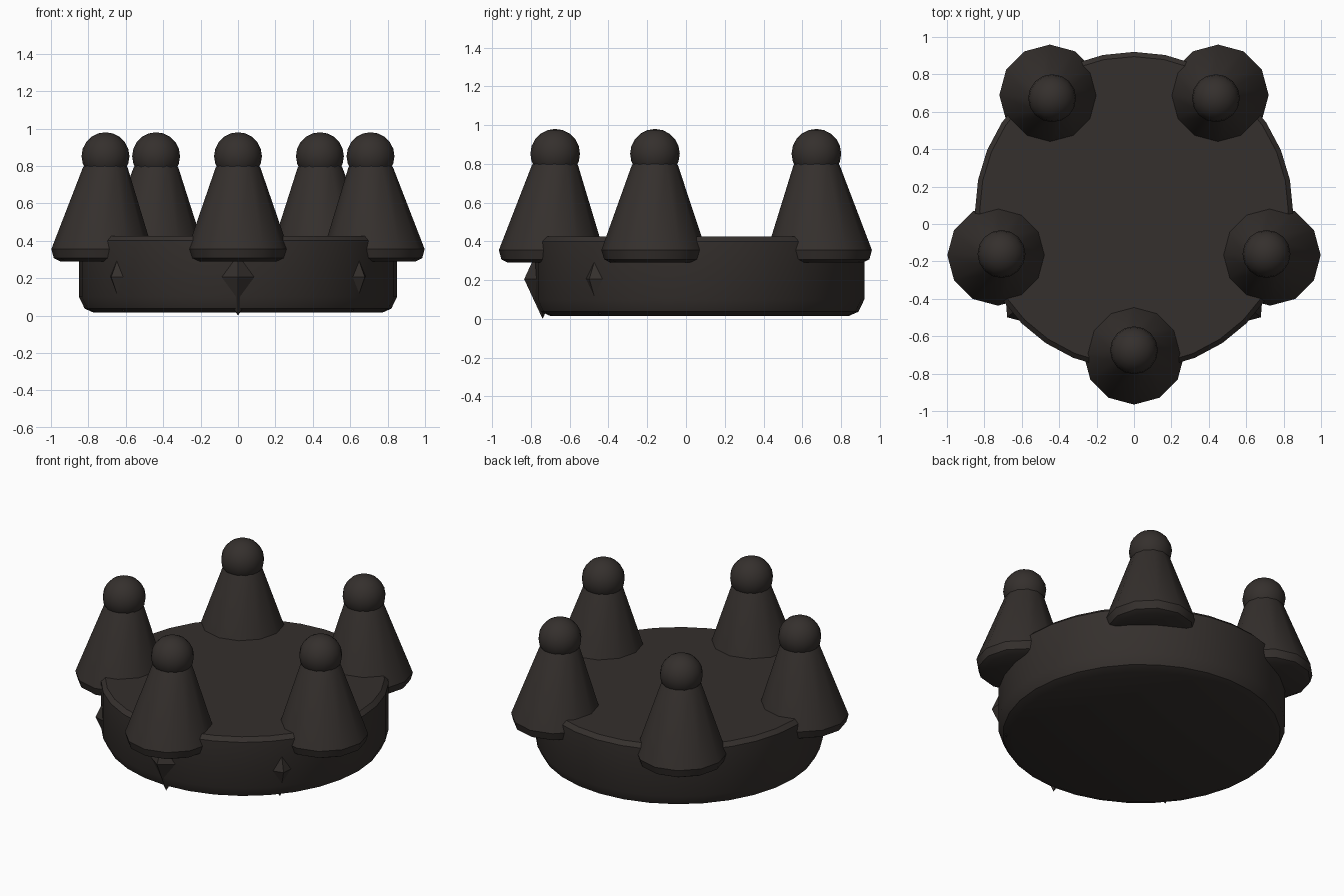
import bpy, math

if "Cube" in bpy.data.objects:
    bpy.data.objects.remove(bpy.data.objects["Cube"])

CENTRE_Y = 0.07

dark = bpy.data.materials.new("dark_metal")
dark.diffuse_color = (0.035, 0.029, 0.026, 1)
dark.use_nodes = True
dark.node_tree.nodes["Principled BSDF"].inputs["Base Color"].default_value = dark.diffuse_color


def finish(obj, angle=35):
    obj.data.materials.append(dark)
    bpy.ops.object.select_all(action='DESELECT')
    obj.select_set(True)
    bpy.context.view_layer.objects.active = obj
    bpy.ops.object.shade_smooth_by_angle(angle=math.radians(angle))


def lathe(name, rings, sides, location):
    """Closed solid from rings of (radius, height, y-free shift vector)."""
    verts, faces = [], []
    for r, z, (sx, sy) in rings:
        for i in range(sides):
            a = 2 * math.pi * i / sides
            verts.append((r * math.cos(a) + sx, r * math.sin(a) + sy, z))
    for k in range(len(rings) - 1):
        for i in range(sides):
            j = (i + 1) % sides
            faces.append((k * sides + i, k * sides + j,
                          (k + 1) * sides + j, (k + 1) * sides + i))
    faces.append(tuple(reversed(range(sides))))
    top = (len(rings) - 1) * sides
    faces.append(tuple(range(top, top + sides)))
    mesh = bpy.data.meshes.new(name)
    mesh.from_pydata(verts, [], faces)
    obj = bpy.data.objects.new(name, mesh)
    bpy.context.collection.objects.link(obj)
    obj.location = location
    finish(obj)
    return obj


def polar(radius, degrees):
    a = math.radians(degrees)
    return radius * math.cos(a), CENTRE_Y + radius * math.sin(a)


# Round band with a rounded lower edge and a small top chamfer
band = [(0.77, 0.015), (0.82, 0.037), (0.85, 0.10), (0.85, 0.40), (0.825, 0.425)]
lathe("crown_base", [(r, z, (0, 0)) for r, z in band], 32, (0, CENTRE_Y, 0))

# Five points leaning slightly inward, each topped by a ball
cone = [(0.22, 0.29), (0.255, 0.307), (0.27, 0.355), (0.12, 0.79), (0.10, 0.82)]
for n in range(5):
    deg = -90 + 72 * n
    x, y = polar(0.745, deg)
    a = math.radians(deg)
    rings = []
    for r, z in cone:
        lean = 0.022 * max(0, 0.82 - z) / 0.5
        rings.append((r, z, (lean * math.cos(a), lean * math.sin(a))))
    lathe(f"point_{n + 1}", rings, 12, (x, y, 0))
    bpy.ops.mesh.primitive_uv_sphere_add(segments=16, ring_count=10, radius=0.128,
                                         location=(x, y, 0.852))
    ball = bpy.context.object
    ball.name = f"ball_{n + 1}"
    finish(ball, 50)


# Faceted gems set into the front of the band
def gem(name, degrees, distance, depth, width, height):
    verts = [(depth, 0, 0), (0, width, 0), (-depth, 0, 0), (0, -width, 0),
             (0, 0, height), (0, 0, -height)]
    faces = []
    for i in range(4):
        j = (i + 1) % 4
        faces += [(i, j, 4), (j, i, 5)]
    mesh = bpy.data.meshes.new(name)
    mesh.from_pydata(verts, [], faces)
    mesh.materials.append(dark)
    obj = bpy.data.objects.new(name, mesh)
    bpy.context.collection.objects.link(obj)
    x, y = polar(distance, degrees)
    obj.location = (x, y, 0.205)
    obj.rotation_euler.z = math.radians(degrees)


gem("front_gem", -90, 0.81, 0.095, 0.13, 0.205)
for side, deg in (("left", -140), ("right", -40)):
    gem(side + "_gem", deg, 0.80, 0.085, 0.12, 0.19)
